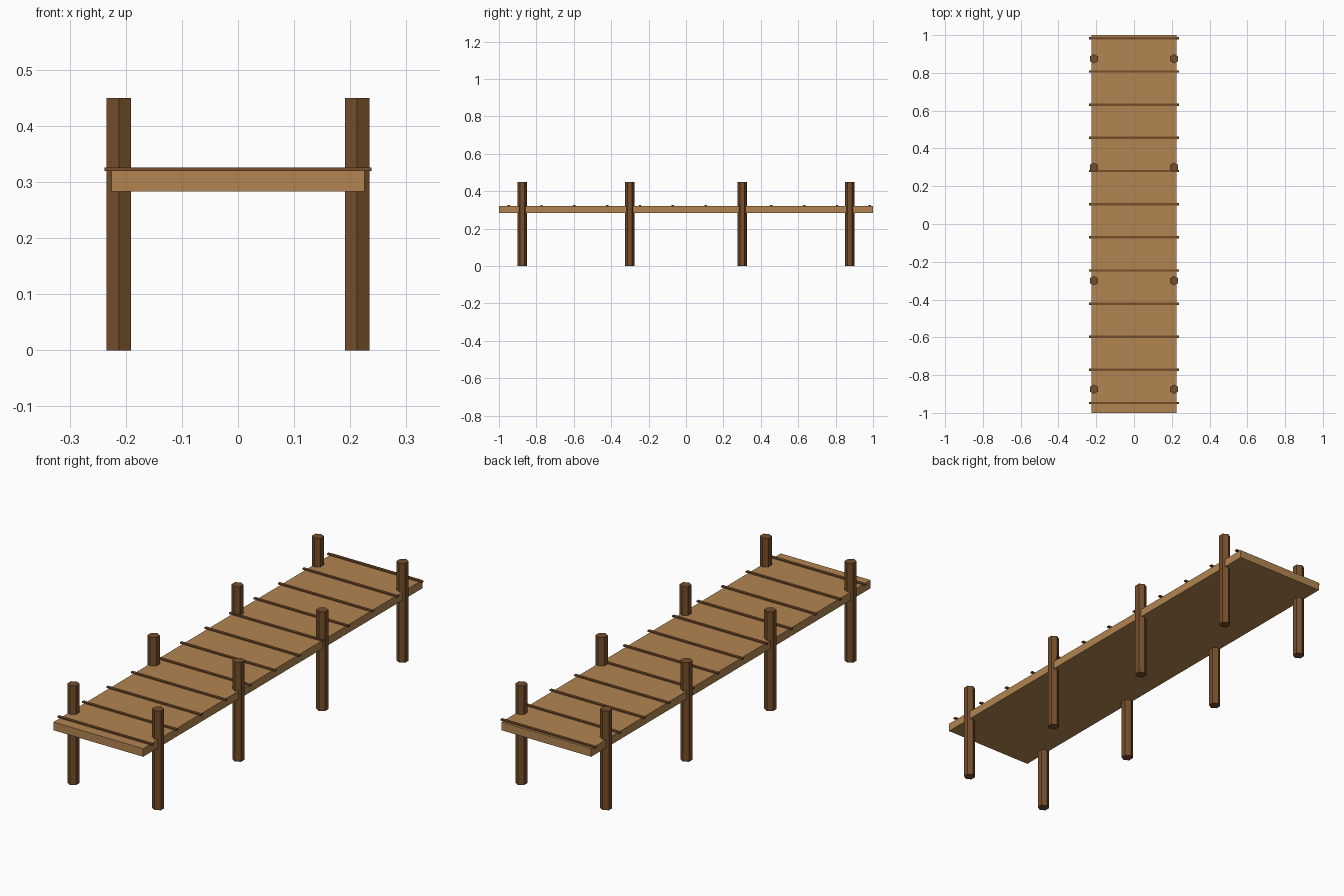
import bpy

if "Cube" in bpy.data.objects:
    bpy.data.objects.remove(bpy.data.objects["Cube"])


def material(name, colour):
    m = bpy.data.materials.new(name)
    m.diffuse_color = (*colour, 1.0)
    m.use_nodes = True
    m.node_tree.nodes["Principled BSDF"].inputs["Base Color"].default_value = m.diffuse_color
    return m


light_wood = material("light_wood", (0.45, 0.235, 0.083))
dark_wood = material("dark_wood", (0.18, 0.076, 0.024))


def box(name, centre, size, mat):
    bpy.ops.mesh.primitive_cube_add(size=1, location=centre)
    ob = bpy.context.object
    ob.name = name
    ob.scale = size
    bpy.ops.object.transform_apply(location=False, rotation=False, scale=True)
    ob.data.materials.append(mat)
    return ob


# Walkway deck
box("deck", (0, 0, 0.3015), (0.45, 2.0, 0.037), light_wood)

# Thin dark strips across the deck, overhanging both sides
for i in range(12):
    box(f"cross_strip_{i + 1}", (0, -0.948 + 0.1755 * i, 0.3225),
        (0.476, 0.0125, 0.006), dark_wood)

# Hexagonal posts in pairs, passing through the deck edges
for row, y in enumerate((-0.875, -0.3, 0.3, 0.875)):
    for side, x in (("left", -0.2125), ("right", 0.2125)):
        bpy.ops.mesh.primitive_cylinder_add(
            vertices=6, radius=0.025, depth=0.45, location=(x, y, 0.225))
        post = bpy.context.object
        post.name = f"post_{side}_{row + 1}"
        post.data.materials.append(dark_wood)
